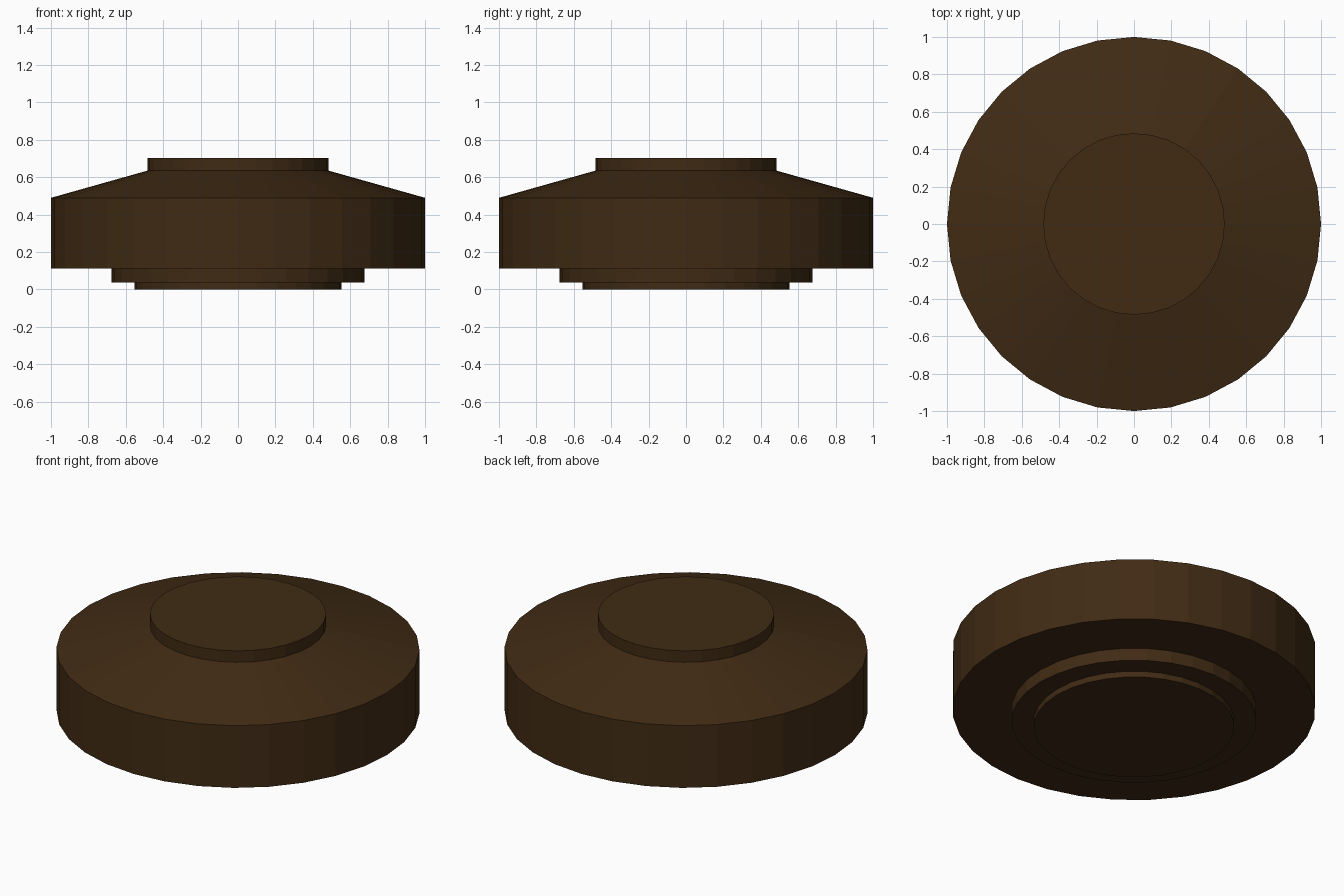
import bpy, bmesh
from math import cos, sin, pi

if "Cube" in bpy.data.objects:
    bpy.data.objects.remove(bpy.data.objects["Cube"])

SIDES = 32

wood = bpy.data.materials.new("dark_brown")
wood.diffuse_color = (0.052, 0.024, 0.007, 1)
wood.use_nodes = True
wood.node_tree.nodes["Principled BSDF"].inputs["Base Color"].default_value = wood.diffuse_color


def turned_part(name, profile):
    """Closed solid turned around z from (radius, height) points, bottom to top."""
    bm = bmesh.new()
    rings = [[bm.verts.new((r * cos(2 * pi * i / SIDES), r * sin(2 * pi * i / SIDES), z))
              for i in range(SIDES)] for r, z in profile]
    for low, high in zip(rings, rings[1:]):
        for i in range(SIDES):
            j = (i + 1) % SIDES
            bm.faces.new((low[i], low[j], high[j], high[i]))
    bm.faces.new(rings[0][::-1])
    bm.faces.new(rings[-1])
    mesh = bpy.data.meshes.new(name)
    bm.to_mesh(mesh)
    bm.free()
    mesh.materials.append(wood)
    obj = bpy.data.objects.new(name, mesh)
    bpy.context.collection.objects.link(obj)
    return obj


# One stepped solid: foot, lower ring, drum, sloped shoulder and raised cap
turned_part("stepped_disc", [
    (0.553, 0.0), (0.553, 0.036),
    (0.675, 0.036), (0.675, 0.112),
    (1.0, 0.112), (1.0, 0.49),
    (0.485, 0.635), (0.485, 0.704),
])
